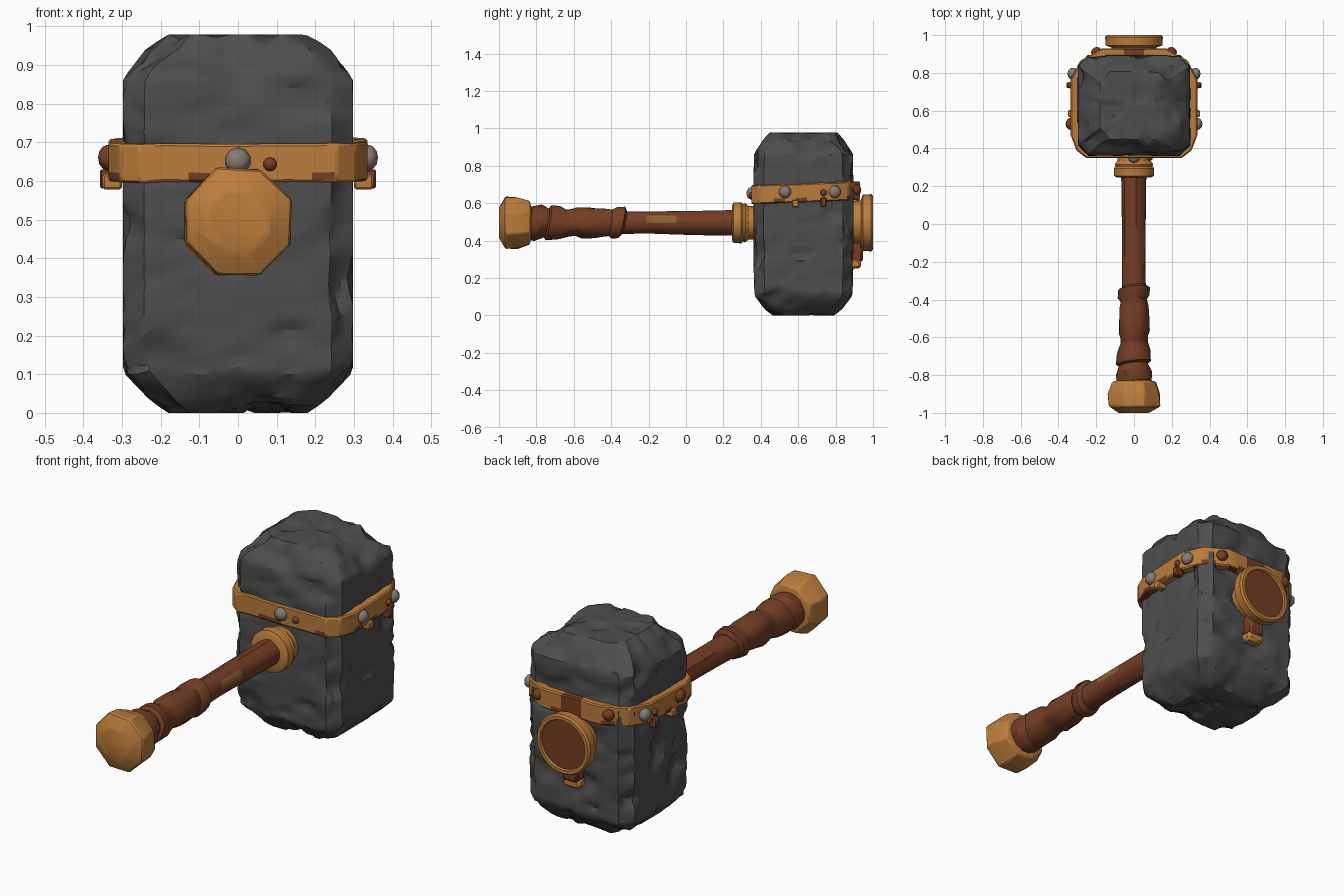
import bpy, bmesh, math, random
from mathutils import Vector, noise

if "Cube" in bpy.data.objects:
    bpy.data.objects.remove(bpy.data.objects["Cube"])

random.seed(4)


def material(name, rgb):
    m = bpy.data.materials.new(name)
    m.diffuse_color = (*rgb, 1)
    m.use_nodes = True
    m.node_tree.nodes["Principled BSDF"].inputs["Base Color"].default_value = m.diffuse_color
    return m


STONE = material("dark stone", (0.075, 0.075, 0.075))
GOLD = material("worn gold", (0.50, 0.205, 0.045))
BROWN = material("brown leather", (0.175, 0.048, 0.018))
STEEL = material("grey steel", (0.24, 0.20, 0.175))
TAN = material("bare wood", (0.25, 0.12, 0.03))
CZ = 0.495  # height of the handle axis


def finish(name, bm, mats, angle=35, bevel=0):
    bmesh.ops.recalc_face_normals(bm, faces=bm.faces)
    me = bpy.data.meshes.new(name)
    bm.to_mesh(me)
    bm.free()
    ob = bpy.data.objects.new(name, me)
    bpy.context.collection.objects.link(ob)
    for m in mats:
        me.materials.append(m)
    if bevel:
        b = ob.modifiers.new("bevel", "BEVEL")
        b.width, b.segments, b.limit_method = bevel, 1, "ANGLE"
    bpy.ops.object.select_all(action="DESELECT")
    ob.select_set(True)
    bpy.context.view_layer.objects.active = ob
    bpy.ops.object.shade_smooth_by_angle(angle=math.radians(angle))
    return ob


def loft(rings, caps=True, loop=False):
    """Skin a list of rings that all have the same point count."""
    bm = bmesh.new()
    vs = [[bm.verts.new(p) for p in r] for r in rings]
    pairs = list(zip(vs, vs[1:])) + ([(vs[-1], vs[0])] if loop else [])
    for a, b in pairs:
        for i in range(len(a)):
            j = (i + 1) % len(a)
            bm.faces.new((a[i], a[j], b[j], b[i]))
    if caps and not loop:
        bm.faces.new(vs[0])
        bm.faces.new(vs[-1])
    return bm


def turned(profile, segs, turn=0.0, cz=CZ):
    """Skin a (y, radius) profile around the handle axis."""
    ang = [2 * math.pi * (i + turn) / segs for i in range(segs)]
    return loft([[(r * math.cos(a), y, cz + r * math.sin(a)) for a in ang] for y, r in profile])


def lerp_table(table, t):
    for a, b in zip(table, table[1:]):
        if t <= b[0]:
            k = (t - a[0]) / (b[0] - a[0])
            return [p + (q - p) * k for p, q in zip(a, b)][1:]
    return table[-1][1:]


def octagon(hx, hy, c, n_long=14, n_short=4):
    """Points along a rectangle with cut corners."""
    pts = []
    corners = [(hx, c - hy), (hx, hy - c), (hx - c, hy), (c - hx, hy),
               (-hx, hy - c), (-hx, c - hy), (c - hx, -hy), (hx - c, -hy)]
    for i, p in enumerate(corners):
        q, n = corners[(i + 1) % 8], (n_short if i % 2 else n_long)
        pts += [(p[0] + (q[0] - p[0]) * k / n, p[1] + (q[1] - p[1]) * k / n) for k in range(n)]
    return pts


# Stone head: block with chamfered ends, then chipped by noise
shape = [(0.0, 0.18, 0.165), (0.03, 0.225, 0.205), (0.105, 0.297, 0.262), (0.3, 0.298, 0.268),
         (0.7, 0.298, 0.268), (0.865, 0.297, 0.264), (0.945, 0.235, 0.212), (0.978, 0.18, 0.18)]
levels = [0.978 * i / 50 for i in range(51)]
sections = [(levels[0], s) for s in (0.03, 0.2, 0.4, 0.6, 0.8)]
sections += [(z, 1) for z in levels]
sections += [(levels[-1], s) for s in (0.8, 0.6, 0.4, 0.2, 0.03)]
rings = []
for z, s in sections:
    hx, hy = lerp_table(shape, z)
    rings.append([(x * s, 0.628 + y * s, z) for x, y in octagon(hx, hy, 0.055)])
bm = loft(rings)
bmesh.ops.recalc_face_normals(bm, faces=bm.faces)
bm.normal_update()
for v, nrm in [(v, v.normal.copy()) for v in bm.verts]:
    p = v.co.copy()
    dent = max(0, noise.noise(p * 7 + Vector((3, 1, 7))) - 0.12) * 0.07
    chip = max(0, noise.noise(p * 17) - 0.2) * 0.03
    groove = max(0, 0.07 - abs(noise.noise(p * 4.5 + Vector((9, 2, 5))))) * 0.12
    v.co -= nrm * min(0.03, dent + chip + groove)
finish("stone_head", bm, [STONE], 32)

# Metal band around the head, tilted slightly up towards the back
half = [(0.17, 0.93), (0.285, 0.865), (0.335, 0.765), (0.335, 0.47), (0.305, 0.39), (0.255, 0.35)]
path = [Vector(p) for p in half] + [Vector((-x, y)) for x, y in reversed(half)]
fine = []
for i, p in enumerate(path):
    q = path[(i + 1) % len(path)]
    n = max(1, round((q - p).length / 0.06))
    fine += [p.lerp(q, k / n) for k in range(n)]
mid = Vector((0, 0.63))


def band_ring(scale, z):
    out = []
    for p in fine:
        x, y = mid + (p - mid) * scale
        out.append((x, y, z + 0.035 * (y - 0.63) + 0.004 * noise.noise(Vector((x * 9, y * 9, z)))))
    return out


bm = loft([band_ring(0.86, 0.605), band_ring(1, 0.605), band_ring(1, 0.63), band_ring(1, 0.68),
           band_ring(1, 0.705), band_ring(0.86, 0.705)], loop=True)
for f in bm.faces:  # rust along the lower edge and middle of the back
    c = f.calc_center_median()
    if c.y > 0.9 and abs(c.x) < 0.07 or (c.z < 0.63 and noise.noise(c * 13) > 0.25):
        f.material_index = 1
finish("head_band", bm, [GOLD, BROWN], 30, 0.006)


def stud(name, pos, direction, r, mat):
    """Low dome sitting on the band."""
    bm = bmesh.new()
    bmesh.ops.create_uvsphere(bm, u_segments=10, v_segments=6, radius=r)
    rot = Vector(direction).to_track_quat("Z", "Y")
    for v in bm.verts:
        v.co = rot @ Vector((v.co.x, v.co.y, v.co.z * 0.8)) + Vector(pos)
    finish(name, bm, [mat], 45)


def block(name, pos, size, mat, bevel=0.005):
    bm = bmesh.new()
    bmesh.ops.create_cube(bm, size=1)
    for v in bm.verts:
        v.co = Vector(pos) + Vector([a * b for a, b in zip(v.co, size)])
    finish(name, bm, [mat], 30, bevel)


# Studs and small tabs on the band
for side, tag in ((1, "right"), (-1, "left")):
    for y, mat, part in ((0.53, BROWN if side < 0 else STEEL, "front"), (0.795, STEEL, "back")):
        x = 0.335 if y < 0.7 else 0.325
        stud(f"{tag}_{part}_stud", (side * x, y, 0.66), (side, 0, 0), 0.034, mat)
    stud(f"{tag}_small_stud", (side * 0.338, 0.735, 0.655), (side, 0, 0), 0.018, BROWN)
    block(f"{tag}_front_tab", (side * 0.325, 0.585, 0.598), (0.05, 0.035, 0.04), GOLD)
    block(f"{tag}_back_tab", (side * 0.335, 0.735, 0.605), (0.045, 0.03, 0.05), BROWN)
stud("front_stud", (0, 0.35, 0.652), (0, -1, 0), 0.034, STEEL)
stud("front_small_stud", (0.083, 0.35, 0.643), (0, -1, 0), 0.018, BROWN)
for x in (-0.2, 0.2):
    stud("back_stud", (x, 0.912, 0.67), (x, 0.4, 0), 0.03, BROWN)

# Round cap on the back with a recessed brown face, and its hanging strap
bm = turned([(0.88, 0.115), (0.935, 0.12), (0.945, 0.15), (0.99, 0.153), (1.0, 0.145),
             (1.0, 0.128), (0.99, 0.124)], 20)
for f in bm.faces:
    if len(f.verts) > 4 and f.calc_center_median().y > 0.95:
        f.material_index = 1
finish("back_cap", bm, [GOLD, BROWN], 30)
block("strap", (0, 0.91, 0.345), (0.085, 0.07, 0.12), BROWN, 0.012)
block("strap_tip", (0, 0.905, 0.275), (0.095, 0.06, 0.05), GOLD, 0.012)

# Collar where the handle meets the head
finish("collar", turned([(0.245, 0.09), (0.255, 0.108), (0.295, 0.11), (0.305, 0.1),
                         (0.315, 0.105), (0.335, 0.09), (0.38, 0.088)], 14, 0.5), [GOLD], 30)

# Wooden handle with a bare patch on the right side
prof = [(-0.85 + 1.12 * i / 28, 0.06 + 0.006 * abs(i - 16) / 12) for i in range(29)]
bm = turned(prof, 18)
for v in bm.verts:
    d = Vector((v.co.x, 0, v.co.z - CZ))
    v.co += d * 0.12 * noise.noise(Vector((v.co.x * 30, v.co.y * 2, v.co.z * 30)))
for f in bm.faces:
    c = f.calc_center_median()
    if c.x > 0.04 and -0.2 < c.y < -0.04 and 0.505 < c.z < 0.53:
        f.material_index = 1
finish("handle", bm, [BROWN, TAN], 35)

# Leather wrap: overlapping slanted rolls
wrap = [(-0.84, 0.088), (-0.79, 0.094), (-0.745, 0.075), (-0.735, 0.092), (-0.675, 0.09),
        (-0.63, 0.072), (-0.60, 0.073), (-0.57, 0.083), (-0.50, 0.08), (-0.44, 0.076), (-0.405, 0.07),
        (-0.385, 0.084), (-0.345, 0.084), (-0.33, 0.06)]
bm = turned(wrap, 18)
for v in bm.verts:
    p = v.co.copy()
    v.co.y += 0.22 * (p.z - CZ) * math.sin(p.y * 14) + 0.1 * p.x
    d = Vector((p.x, 0, p.z - CZ))
    v.co += d * 0.14 * noise.noise(p * 14)
finish("leather_wrap", bm, [BROWN], 35)

# Eight-sided pommel
bm = turned([(-1.0, 0.085), (-0.965, 0.148), (-0.90, 0.148), (-0.835, 0.122), (-0.825, 0.08)], 8, 0.5)
for v in bm.verts:
    v.co += Vector([random.uniform(-0.005, 0.005) * k for k in (1, 0, 1)])
finish("pommel", bm, [GOLD], 30, 0.006)
